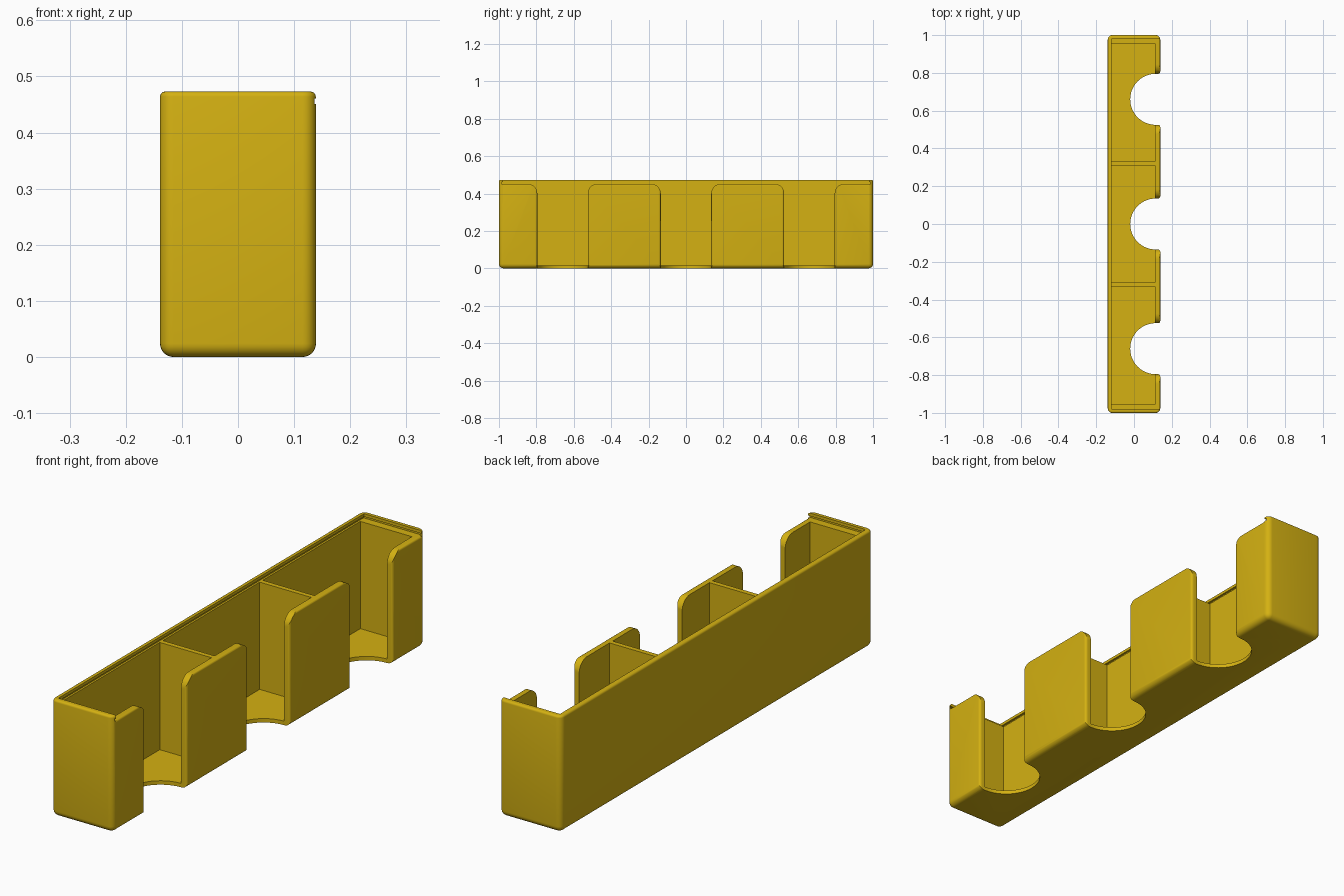
import bpy, bmesh, math

if "Cube" in bpy.data.objects:
    bpy.data.objects.remove(bpy.data.objects["Cube"])

HX, HY, H = 0.139, 1.0, 0.473      # half width, half length, height
FLOOR, LEDGE = 0.016, 0.451        # floor top, ledge under the lid slot
INNER_X, BACK_X, END_Y = 0.112, -0.12, 0.955
FINGER_Y, FINGER_R, FINGER_X = 0.66, 0.135, 0.115

gold = bpy.data.materials.new("golden yellow")
gold.diffuse_color = (0.66, 0.44, 0.006, 1)
gold.use_nodes = True
gold.node_tree.nodes["Principled BSDF"].inputs["Base Color"].default_value = gold.diffuse_color


def to_object(bm, name):
    bmesh.ops.recalc_face_normals(bm, faces=bm.faces[:])
    mesh = bpy.data.meshes.new(name)
    bm.to_mesh(mesh)
    bm.free()
    mesh.materials.append(gold)
    ob = bpy.data.objects.new(name, mesh)
    bpy.context.collection.objects.link(ob)
    return ob


def prism(name, pts, vec):
    """Extrude a closed 3D outline along vec."""
    bm = bmesh.new()
    face = bm.faces.new([bm.verts.new(p) for p in pts])
    new = bmesh.ops.extrude_face_region(bm, geom=[face])["geom"]
    bmesh.ops.translate(bm, vec=vec, verts=[v for v in new if isinstance(v, bmesh.types.BMVert)])
    return to_object(bm, name)


def box(name, x0, x1, y0, y1, z0, z1):
    return prism(name, [(x0, y0, z0), (x1, y0, z0), (x1, y1, z0), (x0, y1, z0)], (0, 0, z1 - z0))


def arc(cx, cy, r, a0, a1, n):
    return [(cx + r * math.cos(math.radians(a0 + (a1 - a0) * i / n)),
             cy + r * math.sin(math.radians(a0 + (a1 - a0) * i / n))) for i in range(n + 1)]


# Outer block with soft bottom and upright edges, tighter top rim
bm = bmesh.new()
bmesh.ops.create_cube(bm, size=1)
for v in bm.verts:
    v.co = (v.co.x * 2 * HX, v.co.y * 2 * HY, (v.co.z + 0.5) * H)
soft = [e for e in bm.edges if min(v.co.z for v in e.verts) < 0.01]
bmesh.ops.bevel(bm, geom=soft, offset=0.024, segments=6, profile=0.5, affect='EDGES')
top = [e for e in bm.edges if all(v.co.z > H - 1e-4 for v in e.verts)]
bmesh.ops.bevel(bm, geom=top, offset=0.009, segments=4, profile=0.5, affect='EDGES')
tray = to_object(bm, "tray")

cutters = []
# Three compartments separated by thin dividers
for y0, y1 in ((-END_Y, -0.33), (-0.31, 0.31), (0.33, END_Y)):
    cutters.append(box("compartment_cut", BACK_X, INNER_X, y0, y1, FLOOR, 0.6))

# Lid recess, open on the +x side, with an undercut slot below the rim
cutters.append(box("lid_recess_cut", BACK_X, 0.3, -0.979, 0.979, LEDGE, 0.6))
cutters.append(box("lid_slot_cut", BACK_X - 0.008, 0.3, -0.987, 0.987, LEDGE, LEDGE + 0.01))

# Finger notches: half round through the floor, rounded panel edges outside
r = 0.012
side = arc(HX - r, FINGER_R + r, r, -90, 0, 5) + [(0.2, FINGER_R + r)]
half = [(x, -y) for x, y in side]
outline = arc(FINGER_X, 0, FINGER_R, 90, 270, 40) + half + side[::-1]
# Flare that rounds the upper corners of the panels
R = 0.05
corner = arc(FINGER_R + R, LEDGE - R, R, 180, 90, 8)
flare = corner + [(FINGER_R + R, 0.6)]
flare = flare + [(-y, z) for y, z in flare[::-1]]
for cy in (-FINGER_Y, 0, FINGER_Y):
    cutters.append(prism("finger_cut", [(x, y + cy, -0.1) for x, y in outline], (0, 0, 0.8)))
    cutters.append(prism("flare_cut", [(INNER_X - 0.01, y + cy, z) for y, z in flare], (0.2, 0, 0)))

# Softened outer top edge of the front panels
s = 0.008
edge = arc(HX - s, LEDGE - s, s, 90, 0, 4) + [(0.16, LEDGE - s), (0.16, LEDGE + 0.005), (HX - s, LEDGE + 0.005)]
cutters.append(prism("panel_edge_cut", [(x, -0.979, z) for x, z in edge], (0, 1.958, 0)))

bpy.context.view_layer.objects.active = tray
tray.select_set(True)
for c in cutters:
    c.hide_render = True
    m = tray.modifiers.new("cut", 'BOOLEAN')
    m.operation, m.solver, m.object = 'DIFFERENCE', 'EXACT', c
    bpy.ops.object.modifier_apply(modifier=m.name)
for c in cutters:
    bpy.data.objects.remove(c, do_unlink=True)

bpy.ops.object.shade_smooth_by_angle(angle=math.radians(30))
